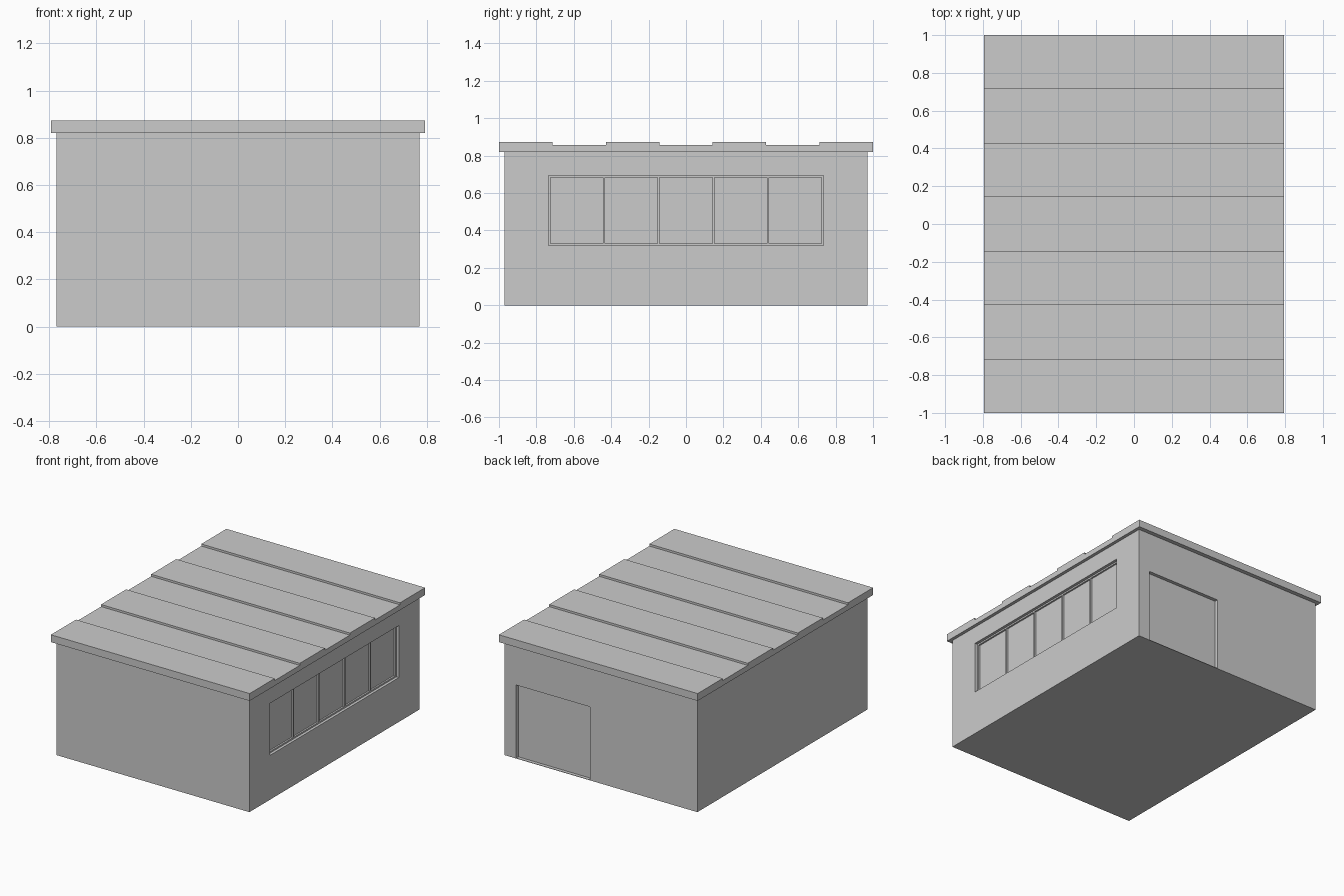
import bpy, bmesh

if "Cube" in bpy.data.objects:
    bpy.data.objects.remove(bpy.data.objects["Cube"])


def prism(name, outline, x0, x1):
    """Extrude a (y, z) outline along x."""
    bm = bmesh.new()
    face = bm.faces.new([bm.verts.new((x0, y, z)) for y, z in outline])
    ext = bmesh.ops.extrude_face_region(bm, geom=[face])
    verts = [g for g in ext["geom"] if isinstance(g, bmesh.types.BMVert)]
    bmesh.ops.translate(bm, verts=verts, vec=(x1 - x0, 0, 0))
    bmesh.ops.recalc_face_normals(bm, faces=bm.faces)
    mesh = bpy.data.meshes.new(name)
    bm.to_mesh(mesh)
    bm.free()
    ob = bpy.data.objects.new(name, mesh)
    bpy.context.collection.objects.link(ob)
    return ob


def box(name, x, y, z):
    outline = [(y[0], z[0]), (y[1], z[0]), (y[1], z[1]), (y[0], z[1])]
    return prism(name, outline, *x)


def cut(target, cutter):
    cutter.hide_render = True
    cutter.hide_set(True)
    mod = target.modifiers.new(cutter.name, 'BOOLEAN')
    mod.operation = 'DIFFERENCE'
    mod.solver = 'EXACT'
    mod.object = cutter
    bpy.context.view_layer.objects.active = target
    bpy.ops.object.modifier_apply(modifier=mod.name)
    bpy.data.objects.remove(cutter)


# Walls with a recessed window strip (right) and a recessed door (back)
walls = box("walls", (-0.77, 0.77), (-0.97, 0.97), (0, 0.82))
cut(walls, box("window_recess", (0.738, 0.9), (-0.735, 0.735), (0.32, 0.695)))
cut(walls, box("door_recess", (0.085, 0.677), (0.945, 1.1), (0.003, 0.53)))

# Window frame: rails, end posts and mullions, set back from the wall face
FX = (0.735, 0.75)
T = 0.011
box("window_rail_bottom", FX, (-0.735, 0.735), (0.32, 0.32 + T))
box("window_rail_top", FX, (-0.735, 0.735), (0.695 - T, 0.695))
pitch = (1.47 - T) / 5
for i in range(6):
    y = -0.735 + i * pitch
    box(f"window_post_{i + 1}", FX, (y, y + T), (0.32 + T, 0.695 - T))

# Roof slab with alternating raised and lowered panels
outline = [(1, 0.82), (-1, 0.82)]
for i in range(7):
    z = 0.873 if i % 2 == 0 else 0.858
    outline += [(-1 + i * 2 / 7, z), (-1 + (i + 1) * 2 / 7, z)]
prism("roof", outline, -0.793, 0.793)
